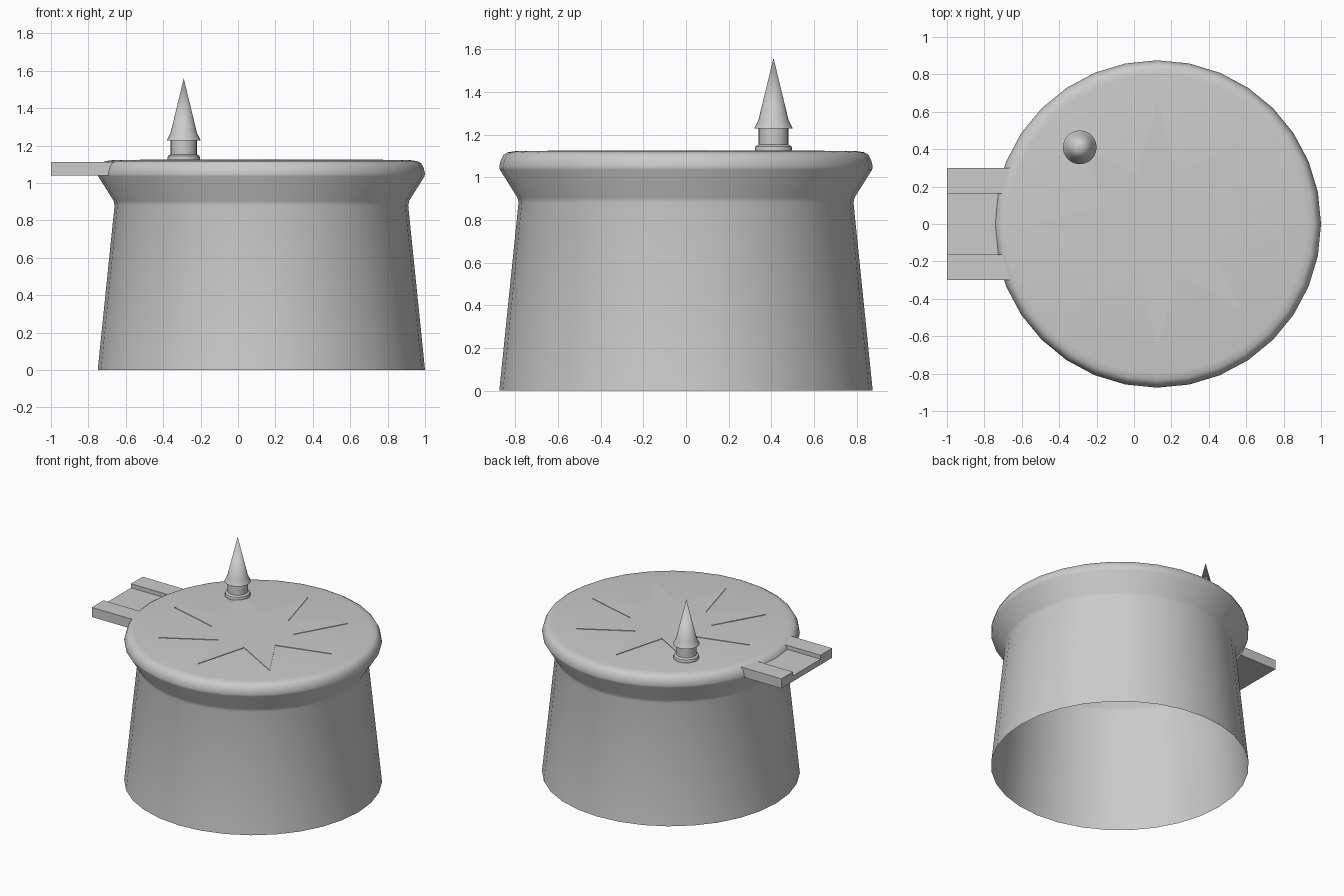
import bpy, bmesh, math

if "Cube" in bpy.data.objects:
    bpy.data.objects.remove(bpy.data.objects["Cube"])

CX = 0.125  # centre of the round body
LID_Z = 1.122


def finish(name, bm, smooth=None):
    bmesh.ops.recalc_face_normals(bm, faces=bm.faces)
    mesh = bpy.data.meshes.new(name)
    bm.to_mesh(mesh)
    bm.free()
    ob = bpy.data.objects.new(name, mesh)
    bpy.context.collection.objects.link(ob)
    if smooth:
        bpy.ops.object.select_all(action='DESELECT')
        ob.select_set(True)
        bpy.context.view_layer.objects.active = ob
        bpy.ops.object.shade_smooth_by_angle(angle=math.radians(smooth))
    return ob


def lathe(name, profile, x, y, sides, smooth):
    """Spin (radius, z) points about a vertical axis; radius 0 closes to a point."""
    bm = bmesh.new()
    rings = []
    for r, z in profile:
        if r == 0:
            rings.append([bm.verts.new((x, y, z))] * sides)
        else:
            rings.append([bm.verts.new((x + r * math.cos(2 * math.pi * i / sides),
                                        y + r * math.sin(2 * math.pi * i / sides), z))
                          for i in range(sides)])
    for a, b in zip(rings, rings[1:]):
        for i in range(sides):
            j = (i + 1) % sides
            bm.faces.new(dict.fromkeys((a[i], a[j], b[j], b[i])))
    return finish(name, bm, smooth)


def prism(name, points, offset):
    """Extrude a flat outline along an offset vector."""
    bm = bmesh.new()
    face = bm.faces.new([bm.verts.new(p) for p in points])
    new = bmesh.ops.extrude_face_region(bm, geom=[face], use_keep_orig=True)
    verts = [v for v in new['geom'] if isinstance(v, bmesh.types.BMVert)]
    bmesh.ops.translate(bm, verts=verts, vec=offset)
    return finish(name, bm)


# open-bottomed body with flared, rounded lid
lathe("body", [(0.875, 0), (0.785, 0.88), (0.79, 0.905), (0.872, 1.035), (0.875, 1.05),
               (0.868, 1.08), (0.855, 1.105), (0.835, 1.117), (0.80, LID_Z), (0, LID_Z)],
      CX, 0, 32, 45)

# thin eight-pointed star on the lid
star = []
for i in range(16):
    r = 0.65 if i % 2 == 0 else 0.28
    a = math.pi * i / 8
    star.append((CX + r * math.cos(a), r * math.sin(a), LID_Z - 0.01))
prism("star_inlay", star, (0, 0, 0.014))

# pointed finial: foot ring, neck and spike
lathe("finial", [(0, 1.115), (0.085, 1.115), (0.088, 1.13), (0.084, 1.145), (0.07, 1.153),
                 (0.07, 1.228), (0.09, 1.228), (0.086, 1.238), (0.07, 1.27), (0, 1.56)],
      -0.29, 0.41, 24, 40)

# side tab with a shallow channel along its middle
half = [(0.30, 1.04), (0.30, 1.112), (0.163, 1.112), (0.163, 1.082)]
section = half + [(-y, z) for y, z in reversed(half)]
prism("side_tab", [(-1.0, y, z) for y, z in section], (0.36, 0, 0))
